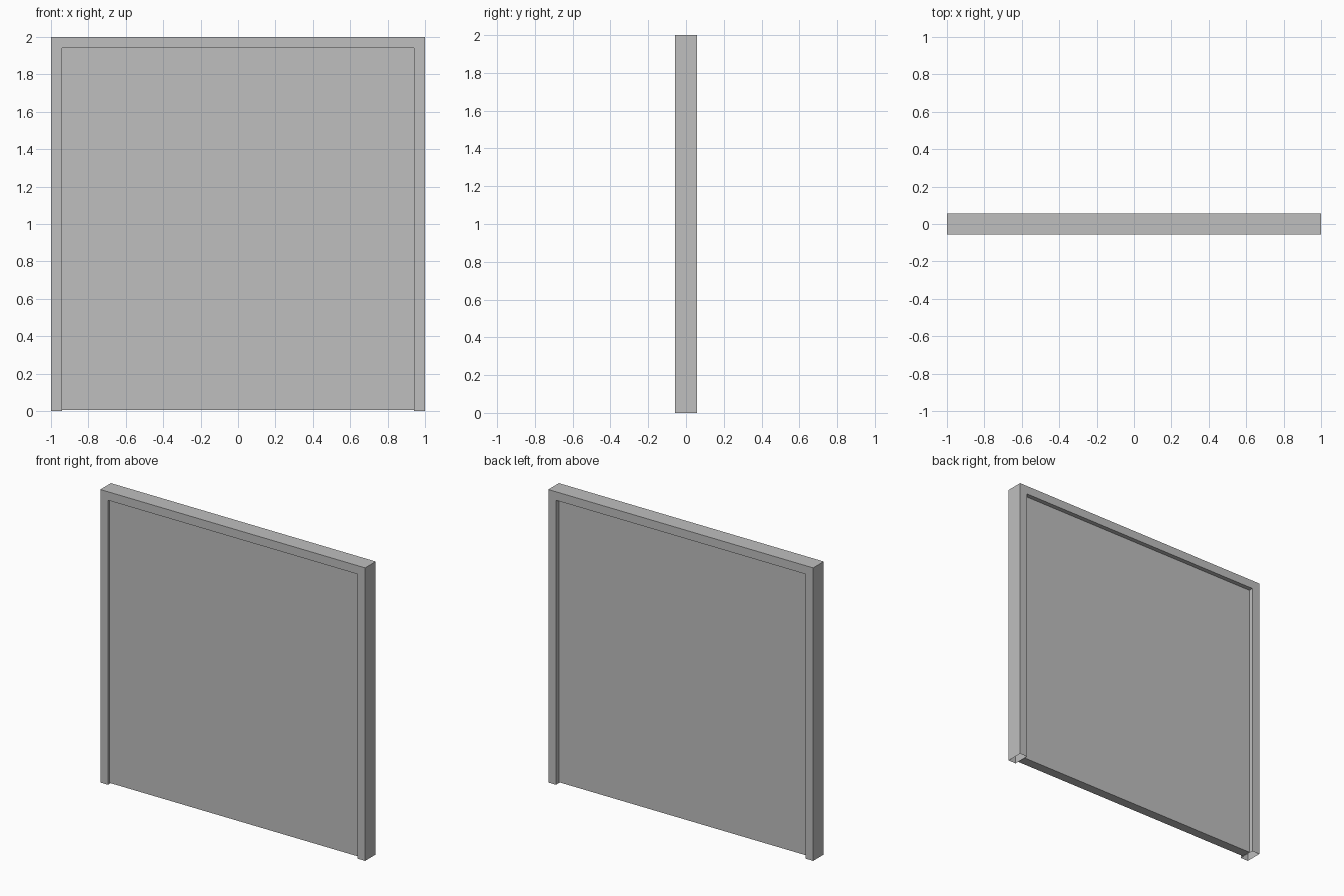
import bpy
import bmesh

cube = bpy.data.objects.get("Cube")
if cube:
    bpy.data.objects.remove(cube, do_unlink=True)

# One plain grey for the whole door
grey = bpy.data.materials.new("plain grey")
grey.use_nodes = True
colour = (0.52, 0.52, 0.52, 1.0)
grey.diffuse_color = colour
grey.node_tree.nodes["Principled BSDF"].inputs["Base Color"].default_value = colour

HALF_WIDTH, HEIGHT, HALF_DEPTH = 1.0, 2.0, 0.057
BORDER = 0.058                       # visible width of the frame
INNER = HALF_WIDTH - BORDER
PANEL_FRONT, PANEL_BACK, PANEL_GAP = -0.039, 0.026, 0.006


def finish(name, bm):
    bmesh.ops.recalc_face_normals(bm, faces=bm.faces)
    mesh = bpy.data.meshes.new(name)
    bm.to_mesh(mesh)
    bm.free()
    mesh.materials.append(grey)
    obj = bpy.data.objects.new(name, mesh)
    bpy.context.collection.objects.link(obj)
    return obj


# Frame: a rectangular section swept up, across and down with mitred corners;
# the feet are left open
bm = bmesh.new()
rings = []
for side, top in ((-1, False), (-1, True), (1, True), (1, False)):
    z_out, z_in = (HEIGHT, HEIGHT - BORDER) if top else (0, 0)
    section = ((HALF_WIDTH, -HALF_DEPTH, z_out), (INNER, -HALF_DEPTH, z_in),
               (INNER, HALF_DEPTH, z_in), (HALF_WIDTH, HALF_DEPTH, z_out))
    rings.append([bm.verts.new((side * x, y, z)) for x, y, z in section])
for a, b in zip(rings, rings[1:]):
    for i in range(4):
        j = (i + 1) % 4
        bm.faces.new((a[i], a[j], b[j], b[i]))
frame = finish("door_frame", bm)
# Make sure the open shell faces outward
if max(frame.data.polygons, key=lambda p: p.center.z).normal.z < 0:
    frame.data.flip_normals()

# Door panel: a slab set between the jambs, just clear of the floor
bm = bmesh.new()
bmesh.ops.create_cube(bm, size=1)
panel_height = HEIGHT - BORDER - PANEL_GAP
bmesh.ops.scale(bm, vec=(2 * INNER, PANEL_BACK - PANEL_FRONT, panel_height), verts=bm.verts)
bmesh.ops.translate(bm, vec=(0, (PANEL_FRONT + PANEL_BACK) / 2, PANEL_GAP + panel_height / 2),
                    verts=bm.verts)
finish("door_panel", bm)
